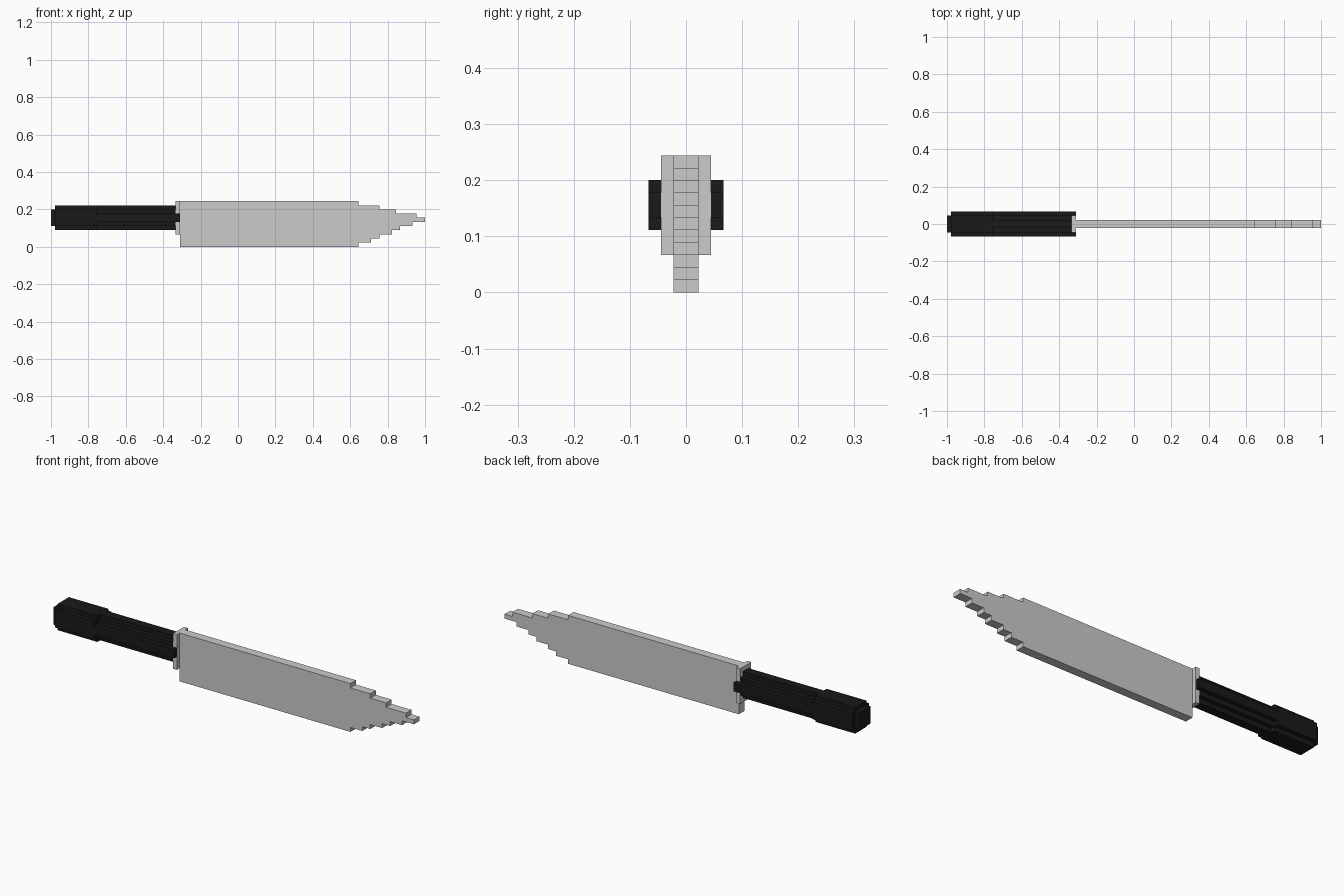
import bpy, bmesh
from mathutils import Vector

if "Cube" in bpy.data.objects:
    bpy.data.objects.remove(bpy.data.objects["Cube"])

U = 2 / 90      # one step of the blocky grid
ZC = 7          # height of the handle axis in grid steps

black = bpy.data.materials.new("black")
black.diffuse_color = (0.01, 0.01, 0.01, 1)
black.use_nodes = True
black.node_tree.nodes["Principled BSDF"].inputs["Base Color"].default_value = black.diffuse_color


def prism(name, points, offset, mat=None):
    """Extrude a closed outline (grid steps) along an offset vector."""
    bm = bmesh.new()
    face = bm.faces.new([bm.verts.new(Vector(p) * U) for p in points])
    new = bmesh.ops.extrude_face_region(bm, geom=[face])["geom"]
    bmesh.ops.translate(bm, vec=Vector(offset) * U,
                        verts=[v for v in new if isinstance(v, bmesh.types.BMVert)])
    bmesh.ops.recalc_face_normals(bm, faces=bm.faces)
    mesh = bpy.data.meshes.new(name)
    bm.to_mesh(mesh)
    bm.free()
    obj = bpy.data.objects.new(name, mesh)
    bpy.context.collection.objects.link(obj)
    if mat:
        mesh.materials.append(mat)
    return obj


def section(name, tiers, x0, x1, mat=None):
    """Stepped, doubly symmetric cross-section run from x0 to x1.
    tiers: (half width, half height), widest first."""
    quarter = []
    for i, (w, h) in enumerate(tiers):
        if i:
            quarter.append((w, tiers[i - 1][1]))
        quarter.append((w, h))
    upper = quarter + [(-y, z) for y, z in reversed(quarter)]
    outline = upper + [(-y, -z) for y, z in upper]
    return prism(name, [(x0, y, ZC + z) for y, z in outline], (x1 - x0, 0, 0), mat)


def box(name, x, y, z, mat=None):
    pts = [(x[0], y[0], z[0]), (x[0], y[1], z[0]), (x[0], y[1], z[1]), (x[0], y[0], z[1])]
    return prism(name, pts, (x[1] - x[0], 0, 0), mat)


# Blade: right end of each one-step row, bottom to top
ends = [29, 32, 34, 37, 39, 42, 45, 43, 38, 34, 29]
outline = [(-14, -1, 0)]
for row, x in enumerate(ends):
    outline += [(x, -1, row), (x, -1, row + 1)]
outline.append((-14, -1, len(ends)))
prism("blade", outline, (0, 2, 0))

# Guard plate between blade and handle
box("guard", (-15, -14), (-2, 2), (3, 11))

# Handle: slim grip, thicker butt and end cap
section("grip", [(3, 1), (2, 2), (1, 3)], -34, -15, black)
section("butt", [(3, 2), (2, 3)], -44, -34, black)
box("end_cap", (-45, -44), (-2, 2), (5, 9), black)

# Grip tabs that wrap both sides of the guard
for side, y in (("front", (-3, -2)), ("back", (2, 3))):
    box(side + "_grip_tab", (-15, -14), y, (6, 8), black)
